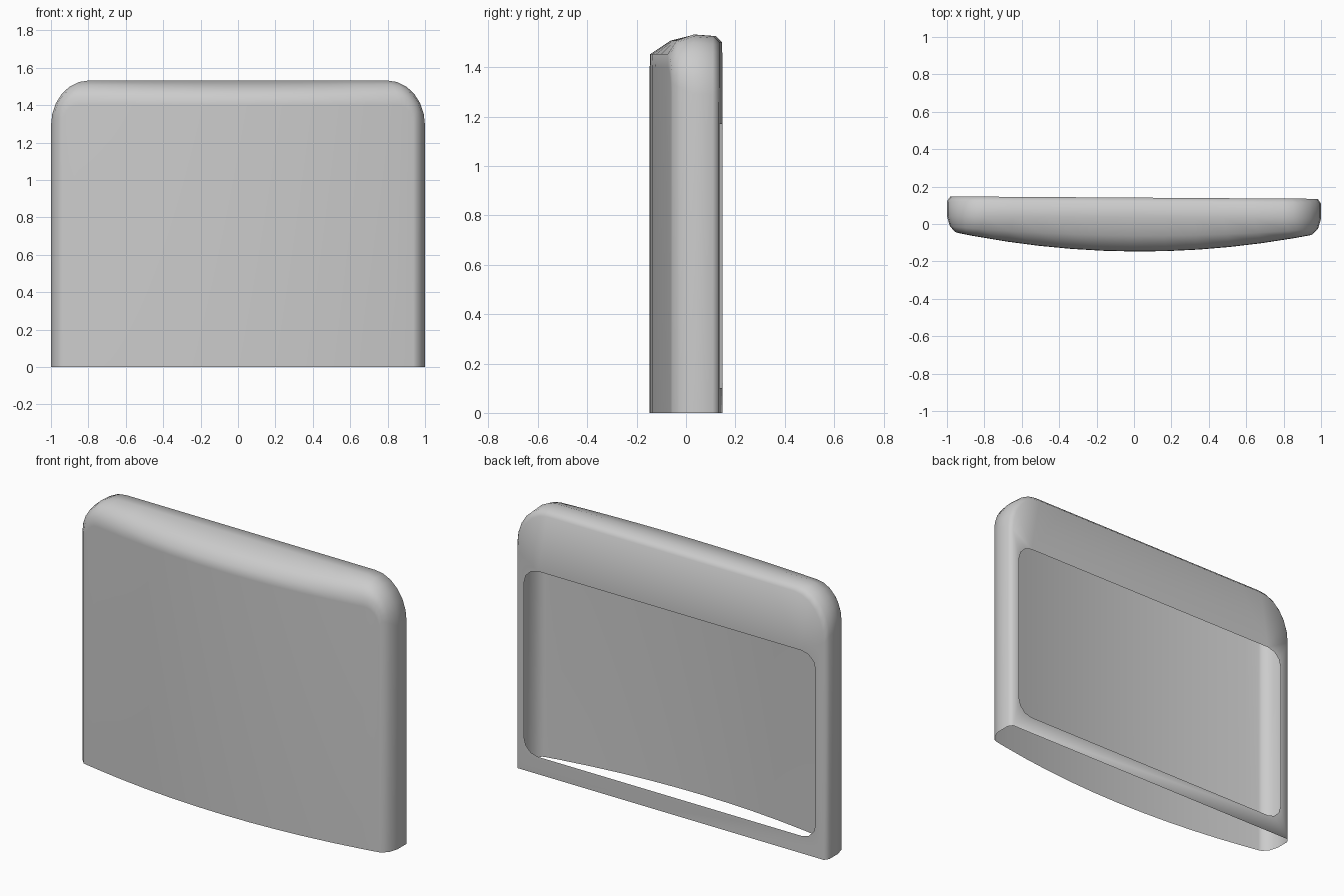
import bpy, bmesh, math

if "Cube" in bpy.data.objects:
    bpy.data.objects.remove(bpy.data.objects["Cube"])

SKEW = 0.0065          # the shell is turned very slightly about z
bm = bmesh.new()


def bow(x):
    """Depth of the gently bowed front."""
    return -0.147 + 0.105 * x * x


def vert(x, y, z):
    return bm.verts.new((x, y - SKEW * x, z))


def outline(w, h, rx, rz, arc=6, half=5):
    """Arch outline, from bottom right over the top to bottom left."""
    right = [(w, 0)]
    for i in range(arc + 1):
        a = math.pi / 2 * i / arc
        right.append((w - rx + rx * math.cos(a), h - rz + rz * math.sin(a)))
    right += [((w - rx) * (1 - i / half), h) for i in range(1, half)]
    return right + [(0, h)] + [(-x, z) for x, z in reversed(right)]


# Outer shell: nested arches from front to back (width, height, corner, depth)
layers = [
    (0.940, 1.400, 0.09, 0.10, lambda x: bow(x)),
    (0.955, 1.453, 0.10, 0.12, lambda x: bow(x) + 0.002),
    (0.984, 1.508, 0.16, 0.19, lambda x: 0.42 * bow(x)),
    (1.000, 1.532, 0.20, 0.24, lambda x: 0.035),
    (1.000, 1.526, 0.20, 0.24, lambda x: 0.115),
    (0.982, 1.500, 0.19, 0.25, lambda x: 0.141),
]
rings = [[vert(x, depth(x), z) for x, z in outline(w, h, rx, rz)]
         for w, h, rx, rz, depth in layers]
for a, b in zip(rings, rings[1:]):
    for i in range(len(a) - 1):
        bm.faces.new((a[i], b[i], b[i + 1], a[i + 1]))

# Bowed front panel: vertical strips dropped from the first arch
first = rings[0]
top = first[1:-1]
base = [first[0]] + [vert(v.co.x, bow(v.co.x), 0) for v in top[1:-1]] + [first[-1]]
for i in range(len(top) - 1):
    bm.faces.new((top[i], top[i + 1], base[i + 1], base[i]))

# Flat back panel with a rounded rectangular opening; the underside stays open
hole = []
r = 0.09
for cx, cz, start in ((0.85, 1.08, 0), (-0.84, 1.08, 90), (-0.84, 0.19, 180), (0.85, 0.19, 270)):
    for k in range(4):
        a = math.radians(start + 30 * k)
        hole.append(vert(cx + r * math.cos(a), 0.141, cz + r * math.sin(a)))
edges = []
for loop in (rings[-1], hole):
    for p, q in zip(loop, loop[1:] + loop[:1]):
        edges.append(bm.edges.get((p, q)) or bm.edges.new((p, q)))
bmesh.ops.triangle_fill(bm, edges=edges, use_beauty=True, normal=(0, 1, 0))

bmesh.ops.recalc_face_normals(bm, faces=bm.faces)
if sum(f.normal.y * f.calc_area() for f in bm.faces if f.calc_center_median().y < -0.05) > 0:
    bmesh.ops.reverse_faces(bm, faces=bm.faces)

mesh = bpy.data.meshes.new("backrest_shell")
bm.to_mesh(mesh)
bm.free()
shell = bpy.data.objects.new("backrest_shell", mesh)
bpy.context.collection.objects.link(shell)
bpy.context.view_layer.objects.active = shell
shell.select_set(True)
bpy.ops.object.shade_smooth_by_angle(angle=math.radians(65))
